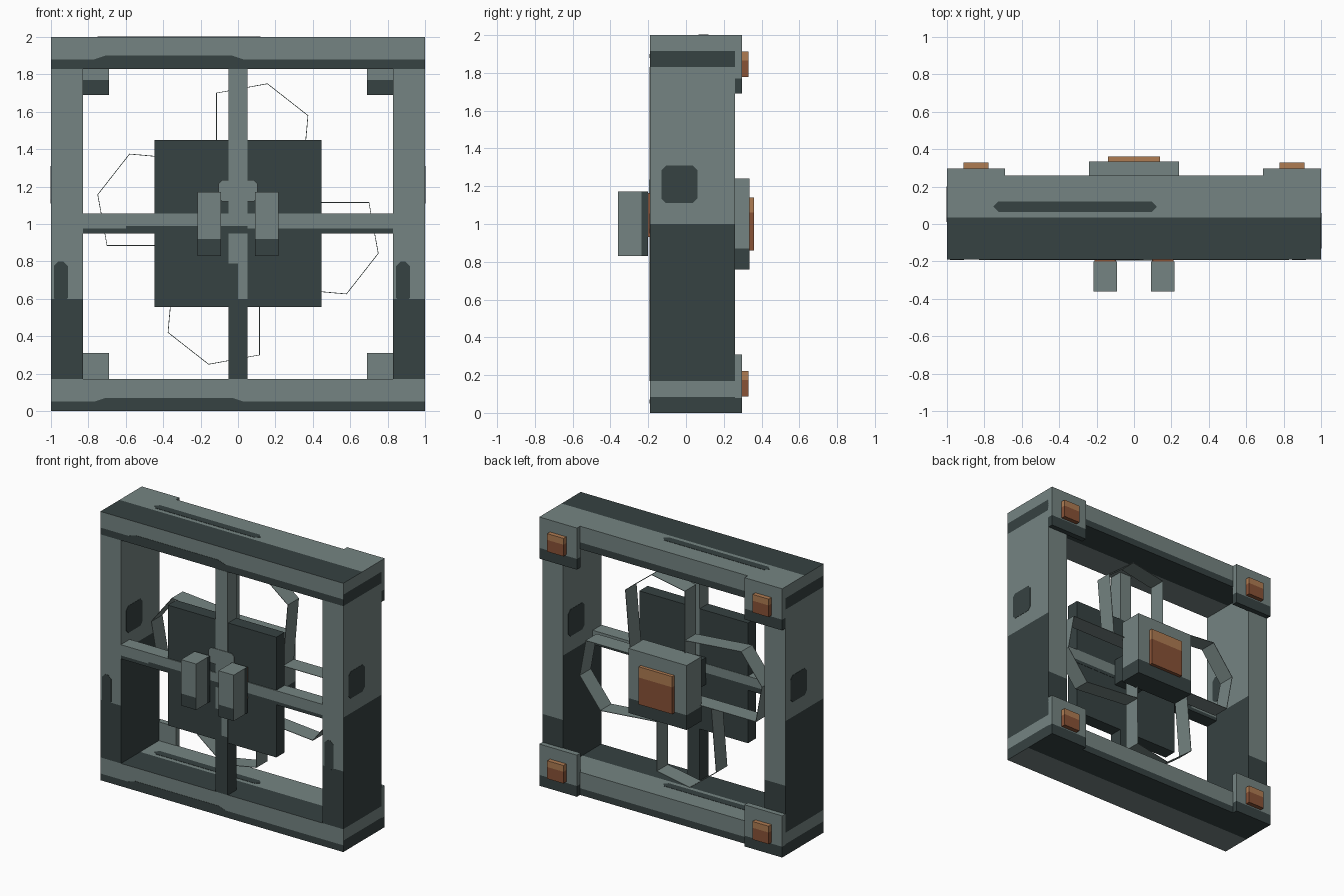
import bpy, bmesh, math
from mathutils import Vector

if "Cube" in bpy.data.objects:
    bpy.data.objects.remove(bpy.data.objects["Cube"], do_unlink=True)


def material(name, rgb):
    m = bpy.data.materials.new(name)
    m.use_nodes = True
    m.diffuse_color = (*rgb, 1)
    bsdf = m.node_tree.nodes["Principled BSDF"]
    bsdf.inputs["Base Color"].default_value = (*rgb, 1)
    bsdf.inputs["Roughness"].default_value = 0.8
    return m


MATS = [material("pale steel", (0.178, 0.231, 0.223)),
        material("dark steel", (0.037, 0.054, 0.054)),
        material("light copper", (0.43, 0.2, 0.085)),
        material("deep copper", (0.25, 0.084, 0.037))]
PALE, DARK, LIGHT_CU, DEEP_CU = range(4)


def finish(bm, name):
    me = bpy.data.meshes.new(name)
    bm.to_mesh(me)
    bm.free()
    for m in MATS:
        me.materials.append(m)
    ob = bpy.data.objects.new(name, me)
    bpy.context.collection.objects.link(ob)
    return ob


def box(name, lo, hi, rule, cuts=()):
    """Box cut by axis planes; rule(centre, normal) gives each face its colour."""
    bm = bmesh.new()
    bmesh.ops.create_cube(bm, size=1)
    for v in bm.verts:
        v.co = [lo[i] + (v.co[i] + 0.5) * (hi[i] - lo[i]) for i in range(3)]
    for axis, pos in cuts:
        co, no = Vector(), Vector()
        co[axis], no[axis] = pos, 1
        bmesh.ops.bisect_plane(bm, geom=bm.verts[:] + bm.edges[:] + bm.faces[:],
                               plane_co=co, plane_no=no)
    bm.normal_update()
    for f in bm.faces:
        f.material_index = rule(f.calc_center_median(), f.normal)
    return finish(bm, name)


def patch(name, axis, pos, sign, pts, mat):
    """Thin painted plate: a 2D outline lying on the plane axis = pos."""
    bm = bmesh.new()

    def ring(d):
        out = []
        for p in pts:
            c = list(p)
            c.insert(axis, d)
            out.append(bm.verts.new(c))
        return out
    a, b = ring(pos - sign * 0.002), ring(pos + sign * 0.002)
    bm.faces.new(a)
    bm.faces.new(b)
    for i in range(len(pts)):
        j = (i + 1) % len(pts)
        bm.faces.new((a[i], a[j], b[j], b[i]))
    bmesh.ops.recalc_face_normals(bm, faces=bm.faces[:])
    for f in bm.faces:
        f.material_index = mat
    return finish(bm, name)


def octagon(u0, u1, v0, v1, c=0.025):
    return [(u0 + c, v0), (u1 - c, v0), (u1, v0 + c), (u1, v1 - c),
            (u1 - c, v1), (u0 + c, v1), (u0, v1 - c), (u0, v0 + c)]


YF, YB, YM = -0.19, 0.26, 0.035   # frame front, back and middle


# Top and bottom beams, with a dark lower band and two-tone tops
def beam(name, z0):
    band, end = z0 + 0.05, z0 + 0.085

    def rule(c, n):
        if abs(n.x) > 0.5:
            return DARK if c.z < end else PALE
        if n.z > 0.5:
            return DARK if c.y < YM else PALE
        if n.z < -0.5:
            return DARK if c.y > YM else PALE
        return DARK if c.z < band else PALE
    box(name, (-1, YF, z0), (1, YB, z0 + 0.17), rule, [(2, band), (2, end), (1, YM)])
    patch(name + "_front_step", 1, YF, -1, [(-0.77, z0 + 0.05), (-0.71, z0 + 0.07),
          (-0.03, z0 + 0.07), (0.03, z0 + 0.05)], DARK)
    patch(name + "_top_slot", 2, z0 + 0.17, 1, octagon(-0.75, 0.12, 0.065, 0.12), DARK)


beam("bottom_beam", 0.0)
beam("top_beam", 1.83)


# Side columns with dark lower halves, front slots and side windows
def column_rule(c, n):
    if abs(n.x) > 0.5:
        return DARK if c.z < 1.0 else PALE
    return DARK if c.z < (0.6 if n.y < 0 else 0.52) else PALE


for side, x0 in (("right", -1.0), ("left", 0.83)):
    box(side + "_column", (x0, YF, 0.17), (x0 + 0.17, YB, 1.83), column_rule,
        [(2, 0.52), (2, 0.6), (2, 1.0)])
    patch(side + "_column_front_slot", 1, YF, -1,
          octagon(x0 + 0.015, x0 + 0.09, 0.58, 0.8), DARK)
    patch(side + "_window_a", 0, x0 + 0.17, 1, octagon(-0.13, 0.06, 1.11, 1.31), DARK)
    patch(side + "_window_b", 0, x0, -1, octagon(0.01, 0.2, 1.11, 1.31), DARK)

# Back corner plates with copper contacts
for h, z0 in (("bottom", 0.0), ("top", 1.69)):
    for side, x0 in (("right", -1.0), ("left", 0.69)):
        box(f"{h}_{side}_corner_plate", (x0, YB - 0.005, z0), (x0 + 0.31, 0.297, z0 + 0.31),
            lambda c, n: DARK if c.z < z0 + 0.08 or n.z < -0.5 else PALE, [(2, z0 + 0.08)])
        cx = math.copysign(0.845, x0)
        cz = 0.155 if h == "bottom" else 1.845
        box(f"{h}_{side}_contact", (cx - 0.067, 0.29, cz - 0.067),
            (cx + 0.067, 0.33, cz + 0.067),
            lambda c, n: LIGHT_CU if c.z > cz + 0.02 else DEEP_CU, [(2, cz + 0.02)])

# Cross bars
box("vertical_bar", (-0.05, YF - 0.002, 0.17), (0.05, -0.09, 1.83),
    lambda c, n: DARK if c.z < 0.6 or (c.z < 0.79 and (c.x < 0 or n.x > 0.5)) else PALE,
    [(2, 0.6), (2, 0.79), (0, 0.0)])
box("horizontal_bar", (-0.83, YF - 0.003, 0.95), (0.83, -0.088, 1.055),
    lambda c, n: DARK if n.z < -0.5 or c.z < 0.975
    or (c.z < 0.988 and -0.6 < c.x < 0.05) else PALE,
    [(2, 0.975), (2, 0.988), (0, -0.6), (0, 0.05)])

# Square panel behind the bars, and the shaft to the hub
box("centre_panel", (-0.447, YF + 0.003, 0.555), (0.447, -0.09, 1.45), lambda c, n: DARK)
box("centre_shaft", (-0.1, -0.1, 0.9), (0.1, 0.17, 1.1), lambda c, n: DARK)
patch("centre_bracket", 1, YF - 0.004, -1, octagon(-0.105, 0.105, 1.12, 1.235, 0.02), PALE)

# Front grip blocks on copper pads
for side, x0 in (("right", -0.217), ("left", 0.092)):
    box(side + "_grip", (x0, -0.36, 0.83), (x0 + 0.125, -0.2, 1.172),
        lambda c, n: DARK if (n.y < -0.5 and c.z < 0.92) or n.y > 0.5 or n.z < -0.5
        or (abs(n.x) > 0.5 and c.y > -0.235) else PALE, [(2, 0.92), (1, -0.235)])
    box(side + "_grip_pad", (x0 + 0.005, -0.201, 0.93), (x0 + 0.12, -0.188, 1.165),
        lambda c, n: DEEP_CU)

# Rear hub with its copper plate
box("hub", (-0.24, 0.16, 0.76), (0.24, 0.335, 1.24),
    lambda c, n: DARK if c.z < 0.87 or n.z < -0.5 else PALE, [(2, 0.87)])
box("hub_contact", (-0.138, 0.33, 0.86), (0.138, 0.36, 1.14),
    lambda c, n: LIGHT_CU if c.z > 1.06 else DEEP_CU, [(2, 1.06)])

# Four bent ribbon springs set as a pinwheel around the hub
SPRING = [(-0.115, 0.12), (-0.115, 0.70), (0.157, 0.75), (0.374, 0.58), (0.333, 0.115)]
for k, name in enumerate(("top", "left", "bottom", "right")):
    bm = bmesh.new()
    ca, sa = math.cos(k * math.pi / 2), math.sin(k * math.pi / 2)
    rows = []
    for u, v in SPRING:
        x, z = u * ca + v * sa, -u * sa + v * ca
        rows.append([bm.verts.new((x, y, z + 1)) for y in (0.05, 0.18)])
    for a, b in zip(rows, rows[1:]):
        bm.faces.new((a[0], b[0], b[1], a[1]))
    ob = finish(bm, name + "_spring")
    thick = ob.modifiers.new("thickness", "SOLIDIFY")
    thick.thickness, thick.offset = 0.004, 0
